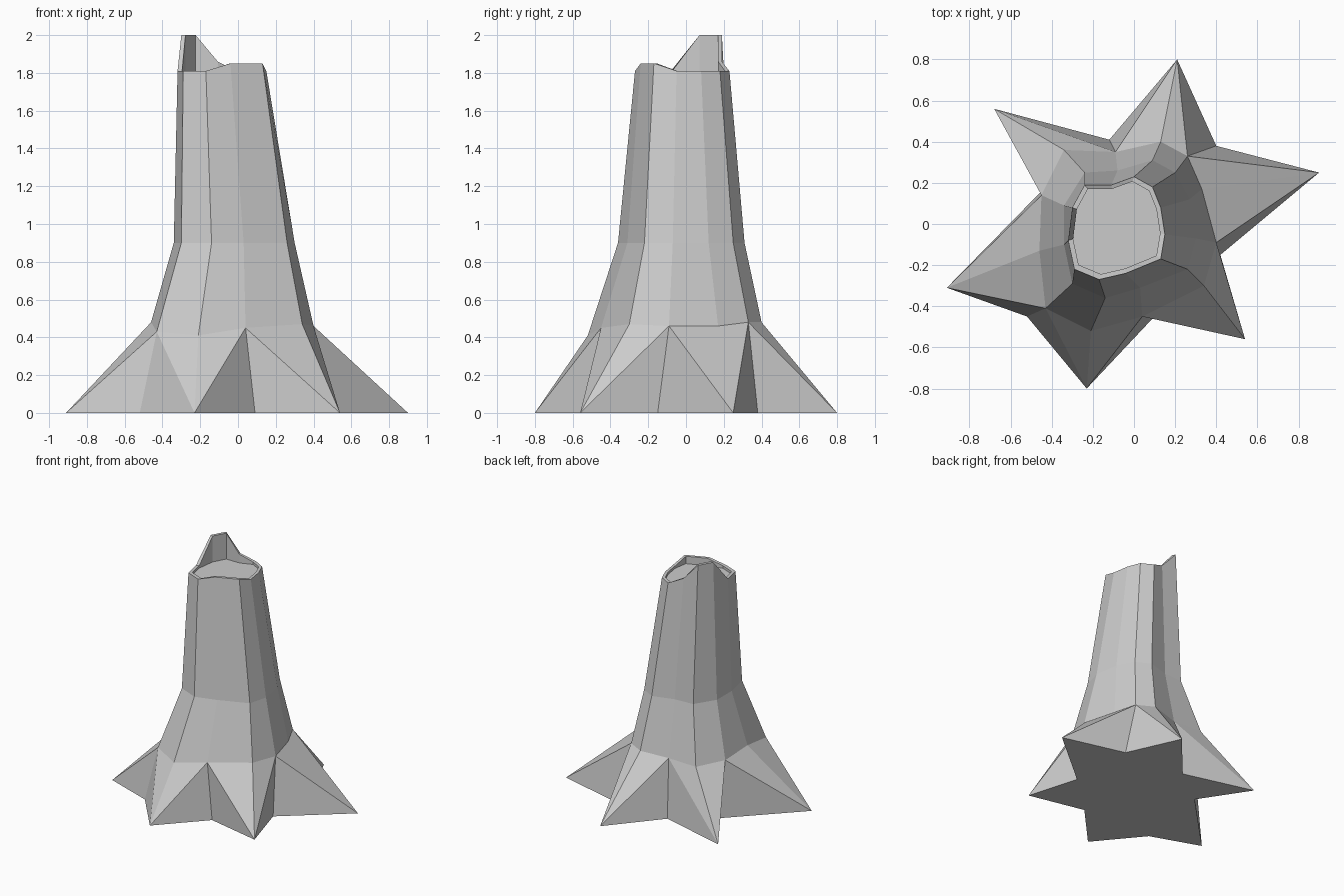
import bpy
import bmesh

cube = bpy.data.objects.get("Cube")
if cube:
    bpy.data.objects.remove(cube, do_unlink=True)

grey = bpy.data.materials.new("plain grey")
grey.use_nodes = True
grey.diffuse_color = (0.6, 0.6, 0.6, 1)
shader = next(n for n in grey.node_tree.nodes if n.type == 'BSDF_PRINCIPLED')
shader.inputs["Base Color"].default_value = grey.diffuse_color

# Cross-sections, clockwise from the back root; root tips alternate with valleys
ground = [(.21, .8), (.4, .38), (.9, .25), (.42, -.15), (.54, -.56), (.09, -.46),
          (-.23, -.8), (-.52, -.45), (-.91, -.31), (-.43, .18), (-.68, .56), (-.12, .41)]
flare = [(.13, .4), (.26, .33), (.33, .17), (.4, -.09), (.34, -.3), (.04, -.45),
         (-.21, -.52), (-.43, -.41), (-.46, -.13), (-.45, .14), (-.34, .36), (-.09, .35)]
waist = [(.09, .31), (.2, .25), (.27, .12), (.3, -.07), (.26, -.22), (.03, -.31),
         (-.14, -.36), (-.3, -.29), (-.34, -.1), (-.34, .09), (-.24, .25), (-.08, .26)]
rim = [(0, .23), (.09, .18), (.13, .08), (.15, -.05), (.13, -.17), (-.04, -.24),
       (-.17, -.27), (-.29, -.22), (-.32, -.08), (-.3, .08), (-.24, .19), (-.11, .19)]
flare_heights = [.48, .48, .46, .46, .47, .45, .41, .43, .48, .46, .46, .46]
rim_heights = [1.81, 1.81, 1.81, 1.81, 1.85, 1.85, 1.81, 1.81, 1.81, 2, 2, 1.86]
floor_height = 1.79
count = len(ground)

bm = bmesh.new()


def add_ring(outline, heights):
    """Add one cross-section; heights is a number or a list."""
    if not isinstance(heights, list):
        heights = [heights] * count
    return [bm.verts.new((x, y, z)) for (x, y), z in zip(outline, heights)]


def bridge(lower, upper):
    """Join two cross-sections with quads."""
    for i in range(count):
        j = (i + 1) % count
        bm.faces.new((lower[i], lower[j], upper[j], upper[i]))


def inset(outline, factor):
    """Shrink an outline towards its middle."""
    cx = sum(p[0] for p in outline) / count
    cy = sum(p[1] for p in outline) / count
    return [(cx + (x - cx) * factor, cy + (y - cy) * factor) for x, y in outline]


base_ring = add_ring(ground, 0)
flare_ring = add_ring(flare, flare_heights)
waist_ring = add_ring(waist, .9)
rim_ring = add_ring(rim, rim_heights)
inner_outline = inset(rim, .9)
inner_ring = add_ring(inner_outline, rim_heights)
floor_ring = add_ring(inner_outline, floor_height)

# Roots: two triangles on each side, creased from the tip to the valley top
for tip in range(0, count, 2):
    for valley in ((tip + 1) % count, (tip - 1) % count):
        bm.faces.new((base_ring[tip], base_ring[valley], flare_ring[valley]))
        bm.faces.new((base_ring[tip], flare_ring[valley], flare_ring[tip]))

# Trunk, broken rim and hollow
bridge(flare_ring, waist_ring)
bridge(waist_ring, rim_ring)
bridge(rim_ring, inner_ring)
bridge(inner_ring, floor_ring)

# Sunken top and underside
bm.faces.new(floor_ring)
bm.faces.new(base_ring)
bmesh.ops.recalc_face_normals(bm, faces=bm.faces[:])

mesh = bpy.data.meshes.new("tree_stump")
bm.to_mesh(mesh)
bm.free()
mesh.materials.append(grey)
stump = bpy.data.objects.new("tree_stump", mesh)
bpy.context.scene.collection.objects.link(stump)
